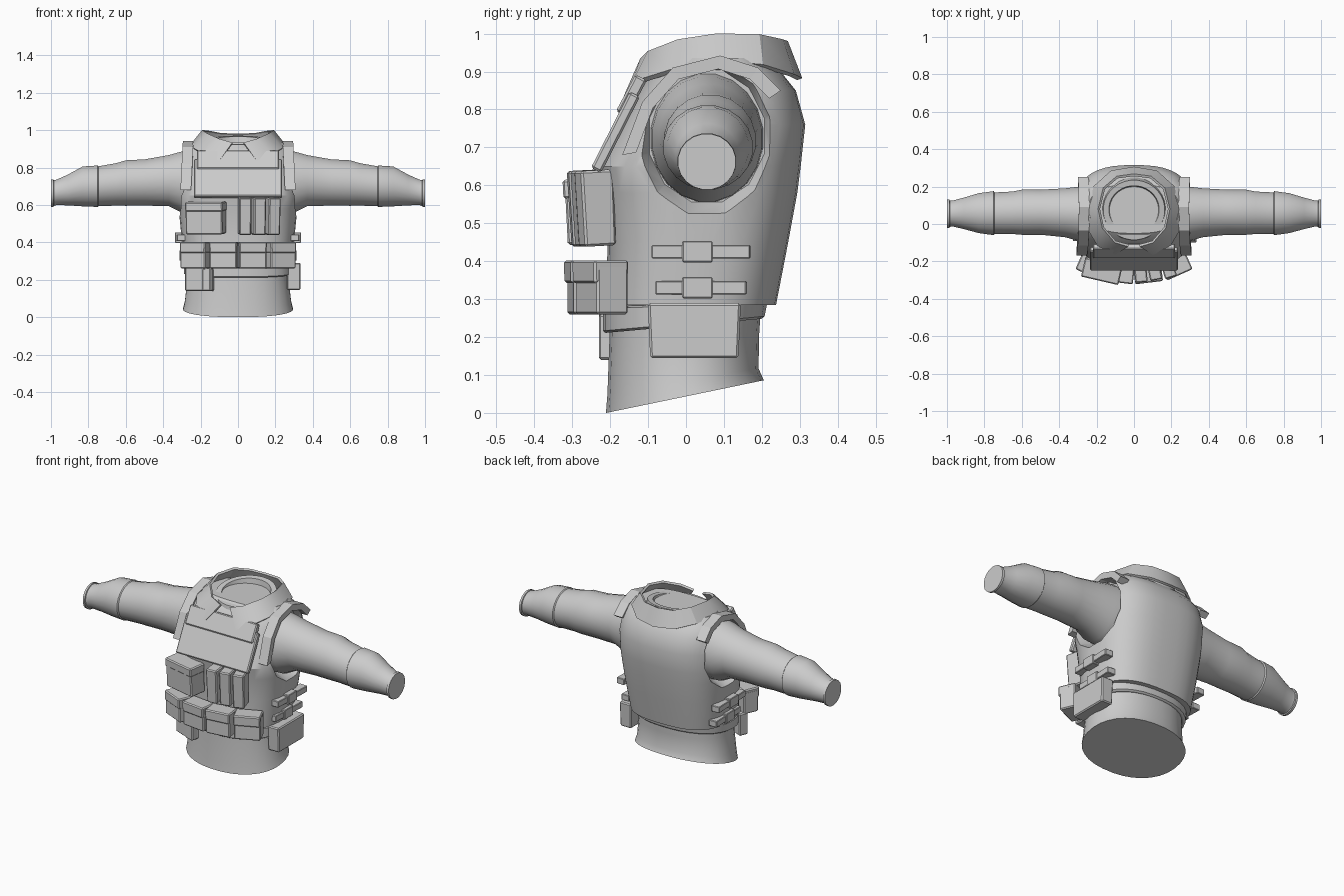
import bpy, bmesh, math
from mathutils import Matrix, Vector

cube = bpy.data.objects.get("Cube")
if cube:
    bpy.data.objects.remove(cube, do_unlink=True)

cloth = bpy.data.materials.new("grey_cloth")
cloth.use_nodes = True
GREY = (0.6, 0.6, 0.6, 1)
cloth.diffuse_color = GREY
cloth.node_tree.nodes["Principled BSDF"].inputs["Base Color"].default_value = GREY


def finish(name, bm, smooth=True):
    bmesh.ops.recalc_face_normals(bm, faces=bm.faces)
    mesh = bpy.data.meshes.new(name)
    bm.to_mesh(mesh)
    bm.free()
    obj = bpy.data.objects.new(name, mesh)
    bpy.context.collection.objects.link(obj)
    mesh.materials.append(cloth)
    if smooth:
        shade(obj)
    return obj


def activate(obj):
    bpy.ops.object.select_all(action='DESELECT')
    obj.select_set(True)
    bpy.context.view_layer.objects.active = obj


def shade(obj):
    activate(obj)
    bpy.ops.object.shade_smooth_by_angle(angle=math.radians(32))


def loft(name, sections, axis='z', n=32, power=2.0, smooth=True):
    """Skin rounded sections (position, centre a/b, radius a/b, slope) and cap the ends."""
    bm = bmesh.new()
    rings = []
    for pos, ca, cb, ra, rb, slope in sections:
        ring = []
        for i in range(n):
            t = math.tau * (i + 0.5) / n
            c, s = math.cos(t), math.sin(t)
            a = ca + ra * math.copysign(abs(c) ** (2 / power), c)
            b = cb + rb * math.copysign(abs(s) ** (2 / power), s)
            ring.append(bm.verts.new((a, b, pos + slope * b) if axis == 'z' else (pos, a, b)))
        rings.append(ring)
    for low, high in zip(rings, rings[1:]):
        for i in range(n):
            j = (i + 1) % n
            bm.faces.new((low[i], low[j], high[j], high[i]))
    bm.faces.new(rings[0])
    bm.faces.new(rings[-1])
    return finish(name, bm, smooth)


def box(name, centre, size, yaw=0, tilt=0, bevel=0.006, taper=1.0):
    """Bevelled box; taper narrows the bottom, tilt leans it about x, yaw turns it about z."""
    bm = bmesh.new()
    bmesh.ops.create_cube(bm, size=1)
    for v in bm.verts:
        if v.co.z < 0:
            v.co.x *= taper
            v.co.y *= taper
        v.co *= Vector(size)
    bmesh.ops.bevel(bm, geom=bm.edges[:], offset=bevel, segments=1, affect='EDGES')
    turn = Matrix.Rotation(math.radians(yaw), 4, 'Z') @ Matrix.Rotation(math.radians(tilt), 4, 'X')
    bm.transform(Matrix.Translation(centre) @ turn)
    return finish(name, bm, False)


def body_rings(rows):
    """Rows of z, front y, back y, half width, slope."""
    return [(z, 0, (f + b) / 2, hx, (b - f) / 2, s) for z, f, b, hx, s in rows]


# Shirt tail and belt
loft("lower_shirt", body_rings([
    (0.0435, -0.212, 0.206, 0.295, 0.207), (0.085, -0.208, 0.192, 0.285, 0.17),
    (0.2, -0.203, 0.194, 0.272, 0.06), (0.3, -0.2, 0.2, 0.272, 0)]), power=2.2)
loft("belt", body_rings([
    (0.23, -0.213, 0.2, 0.282, 0.09), (0.236, -0.22, 0.208, 0.29, 0.09),
    (0.282, -0.22, 0.215, 0.292, 0.03), (0.287, -0.2, 0.2, 0.28, 0.03)]), power=2.3)

# Armoured vest with bevelled arm holes
vest = loft("vest", body_rings([
    (0.285, -0.212, 0.238, 0.287, 0), (0.45, -0.207, 0.27, 0.305, 0),
    (0.58, -0.222, 0.294, 0.318, 0), (0.65, -0.235, 0.303, 0.326, 0),
    (0.76, -0.178, 0.315, 0.316, 0), (0.85, -0.125, 0.29, 0.3, 0),
    (0.9, -0.09, 0.25, 0.28, 0), (0.935, -0.05, 0.21, 0.24, 0)]),
    n=40, power=2.7, smooth=False)
for side in (-1, 1):
    cutter = loft("arm_hole_cutter", [
        (side * 0.245, 0.055, 0.73, 0.157, 0.18, 0),
        (side * 0.36, 0.055, 0.73, 0.21, 0.235, 0)], axis='x', n=12, smooth=False)
    cutter.hide_render = True
    cut = vest.modifiers.new("arm_hole", 'BOOLEAN')
    cut.operation = 'DIFFERENCE'
    cut.object = cutter
    activate(vest)
    bpy.ops.object.modifier_apply(modifier=cut.name)
    bpy.data.objects.remove(cutter, do_unlink=True)
shade(vest)

# Sleeves with elbow seam and cuff
sleeve = [
    (0.2, 0.055, 0.727, 0.152, 0.174), (0.3, 0.055, 0.722, 0.146, 0.166),
    (0.37, 0.06, 0.73, 0.132, 0.138), (0.5, 0.063, 0.72, 0.122, 0.125),
    (0.6, 0.063, 0.717, 0.122, 0.123), (0.65, 0.06, 0.71, 0.115, 0.115),
    (0.745, 0.058, 0.7, 0.112, 0.108), (0.75, 0.058, 0.7, 0.119, 0.112),
    (0.83, 0.058, 0.699, 0.108, 0.108), (0.91, 0.057, 0.68, 0.085, 0.083),
    (0.97, 0.056, 0.667, 0.07, 0.069), (0.985, 0.055, 0.664, 0.071, 0.07),
    (0.987, 0.055, 0.663, 0.078, 0.075), (1.0, 0.055, 0.662, 0.077, 0.074)]
for side, label in ((1, "left"), (-1, "right")):
    loft(label + "_sleeve", [(side * x, y, z, ry, rz, 0) for x, y, z, ry, rz in sleeve],
         axis='x', n=20)

# Neck stand with a sunken cap
loft("neck", body_rings([
    (0.86, -0.1, 0.25, 0.185, 0.15), (0.935, -0.085, 0.235, 0.165, 0.15),
    (0.935, -0.05, 0.205, 0.135, 0.15), (0.915, -0.04, 0.2, 0.128, 0.1)]))

# Folded shirt collar: half outline, mirrored
top = [(0.03, -0.115, 0.93), (0.1, -0.095, 0.95), (0.165, -0.02, 0.98), (0.187, 0.08, 0.996),
       (0.16, 0.19, 0.995), (0.09, 0.25, 0.982), (0, 0.262, 0.978)]
rim = [(0.1, -0.158, 0.832), (0.18, -0.135, 0.87), (0.235, -0.04, 0.9), (0.243, 0.08, 0.925),
       (0.21, 0.2, 0.915), (0.12, 0.28, 0.89), (0, 0.3, 0.88)]
bm = bmesh.new()
loops = [[bm.verts.new(p) for p in half + [(-x, y, z) for x, y, z in half[-2::-1]]]
         for half in (top, rim)]
for i in range(len(loops[0]) - 1):
    bm.faces.new((loops[0][i], loops[0][i + 1], loops[1][i + 1], loops[1][i]))
collar = finish("collar", bm, False)
thick = collar.modifiers.new("thickness", 'SOLIDIFY')
thick.thickness = 0.014
thick.offset = 0
activate(collar)
bpy.ops.object.modifier_apply(modifier=thick.name)
shade(collar)

# Chest panel and its upper flap
box("chest_panel", (0, -0.186, 0.74), (0.47, 0.03, 0.225), tilt=-27)
box("chest_flap", (0, -0.144, 0.836), (0.44, 0.034, 0.11), tilt=-28)

# Shoulder straps arching over the vest
arch = [(-0.168, 0.68), (-0.115, 0.82), (-0.035, 0.91), (0.09, 0.942), (0.19, 0.91), (0.25, 0.85)]
for side, label in ((1, "left"), (-1, "right")):
    bm = bmesh.new()
    rows = []
    for y, z in arch:
        inner = Vector((y, z)).lerp(Vector((0.06, 0.72)), 0.16)
        lean = 0.05 * (0.94 - z)
        rows.append([bm.verts.new((side * (x + lean), p[0], p[1]))
                     for x, p in ((0.238, inner), (0.238, (y, z)), (0.295, (y, z)), (0.295, inner))])
    for a, b in zip(rows, rows[1:]):
        for i in range(4):
            j = (i + 1) % 4
            bm.faces.new((a[i], a[j], b[j], b[i]))
    bm.faces.new(rows[0])
    bm.faces.new(rows[-1])
    finish(label + "_shoulder_strap", bm, False)

# Upper front pouches: one wide, three narrow
box("wide_pouch", (-0.172, -0.246, 0.53), (0.2, 0.1, 0.17), yaw=-13, tilt=3)
box("wide_pouch_flap", (-0.172, -0.252, 0.592), (0.205, 0.104, 0.05), yaw=-13, tilt=3)
for i in range(3):
    x = 0.036 + 0.074 * i
    y = -0.262 + 0.012 * i
    box("narrow_pouch", (x, y, 0.54), (0.066, 0.09, 0.2), yaw=5 + 6 * i, tilt=3, taper=0.95)

# Lower row of flap pouches wrapped round the waist
for x, y, yaw in ((-0.225, -0.222, -24), (-0.075, -0.26, -7), (0.075, -0.26, 7), (0.225, -0.222, 24)):
    box("waist_pouch", (x, y, 0.325), (0.146, 0.09, 0.13), yaw=yaw)
    box("waist_pouch_flap", (x, y - 0.004, 0.372), (0.15, 0.1, 0.06), yaw=yaw, taper=0.97)

# Side webbing with raised buckles
for side, label in ((1, "left"), (-1, "right")):
    for z, length in ((0.425, 0.26), (0.33, 0.24)):
        x = side * (0.2 + 0.25 * z)
        box(label + "_webbing", (x, 0.04, z), (0.05, length, 0.036), yaw=-side * 2, bevel=0.003)
        box(label + "_buckle", (x + side * 0.006, 0.03, z), (0.05, 0.08, 0.056), bevel=0.003)

# Belt pouches
box("left_hip_pouch", (0.298, 0.022, 0.217), (0.075, 0.245, 0.145), taper=0.95)
box("right_front_pouch", (-0.205, -0.178, 0.205), (0.15, 0.055, 0.13), yaw=-22)
box("right_front_pouch_tab", (-0.16, -0.205, 0.2), (0.055, 0.04, 0.12), yaw=-15)
